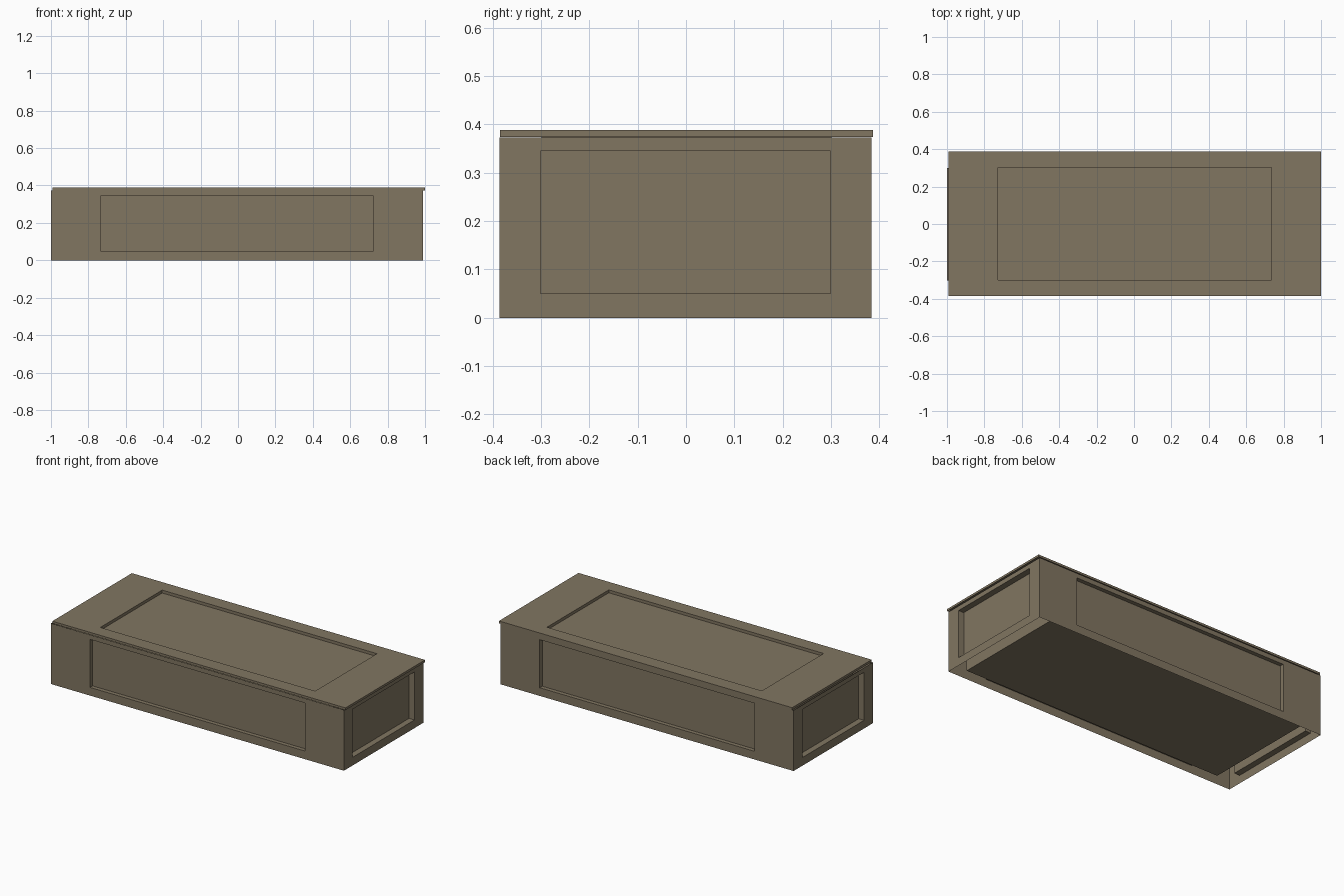
import bpy, bmesh
from mathutils import Vector

if "Cube" in bpy.data.objects:
    bpy.data.objects.remove(bpy.data.objects["Cube"])

mat = bpy.data.materials.new("dull_brown")
mat.diffuse_color = (0.22, 0.18, 0.12, 1)
mat.use_nodes = True
mat.node_tree.nodes["Principled BSDF"].inputs["Base Color"].default_value = mat.diffuse_color


def finish(bm, name):
    me = bpy.data.meshes.new(name)
    bm.to_mesh(me)
    bm.free()
    me.materials.append(mat)
    ob = bpy.data.objects.new(name, me)
    bpy.context.collection.objects.link(ob)
    return ob


def add_panel(bm, origin, u, v, outer, inner, depth):
    """Flat sheet with a recessed field; rectangles are (u0, u1, v0, v1), outward normal is u x v."""
    o, u, v = Vector(origin), Vector(u), Vector(v)
    sink = u.cross(v) * -depth

    def ring(r, off):
        u0, u1, v0, v1 = r
        return [bm.verts.new(o + u * a + v * b + off)
                for a, b in ((u0, v0), (u1, v0), (u1, v1), (u0, v1))]

    rings = [ring(outer, Vector()), ring(inner, Vector()), ring(inner, sink)]
    for a, b in zip(rings, rings[1:]):
        for i in range(4):
            j = (i + 1) % 4
            bm.faces.new((a[i], a[j], b[j], b[i]))
    bm.faces.new(rings[2])
    return rings[0]


X, Y, H = 0.995, 0.385, 0.373
CX, CY = -0.005, -0.001

# Side walls: thin sheets with recessed fields, open underneath
bm = bmesh.new()
for s in (-1, 1):
    add_panel(bm, (CX, CY + s * Y, 0), (-s, 0, 0), (0, 0, 1),
              (-X, X, 0, H), (-0.73, 0.73, 0.05, 0.345), 0.025)
    add_panel(bm, (CX + s * X, CY, 0), (0, s, 0), (0, 0, 1),
              (-Y, Y, 0, H), (-0.3, 0.3, 0.05, 0.345), 0.037)
bmesh.ops.remove_doubles(bm, verts=bm.verts, dist=1e-4)
finish(bm, "side_walls")

# Lid: recessed top with a short skirt
bm = bmesh.new()
top = add_panel(bm, (0.004, 0.001, 0.388), (1, 0, 0), (0, 1, 0),
                (-0.996, 0.996, -0.386, 0.386), (-0.73, 0.73, -0.3, 0.3), 0.018)
low = [bm.verts.new((w.co.x, w.co.y, 0.374)) for w in top]
for i in range(4):
    j = (i + 1) % 4
    bm.faces.new((low[i], low[j], top[j], top[i]))
finish(bm, "lid")

# Inner core block filling the shell
bm = bmesh.new()
bmesh.ops.create_cube(bm, size=1)
for w in bm.verts:
    w.co = (w.co.x * 1.774, w.co.y * 0.71, 0.03 if w.co.z < 0 else 0.355)
finish(bm, "inner_core")
